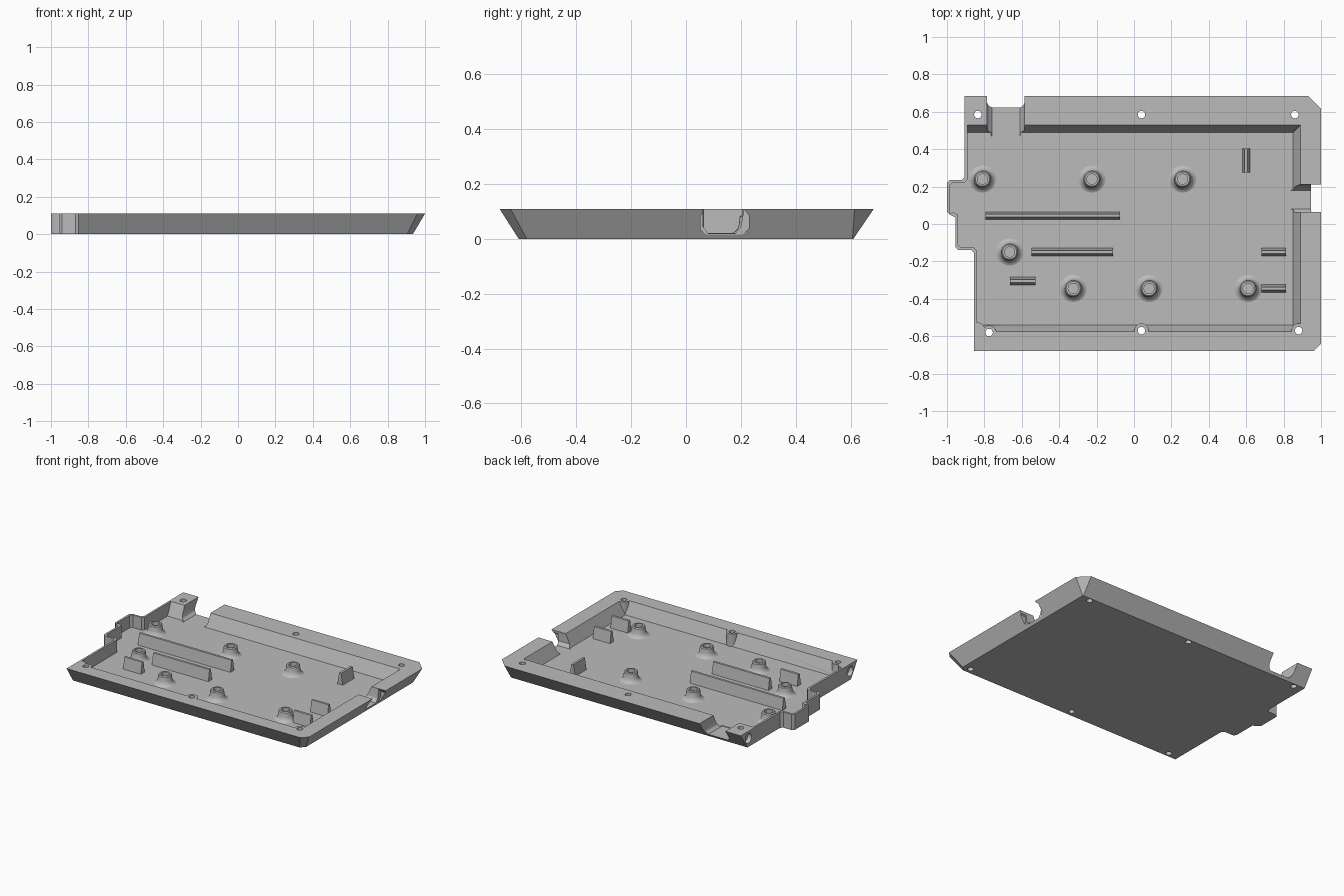
import bpy, bmesh, math
from mathutils import Matrix

if "Cube" in bpy.data.objects:
    bpy.data.objects.remove(bpy.data.objects["Cube"])

gray = bpy.data.materials.new("mid_gray")
gray.use_nodes = True
COLOR = (0.5, 0.5, 0.5, 1)
gray.diffuse_color = COLOR
gray.node_tree.nodes["Principled BSDF"].inputs["Base Color"].default_value = COLOR

H, FLOOR = 0.11, 0.022


def finish(name, bm):
    bmesh.ops.recalc_face_normals(bm, faces=bm.faces)
    mesh = bpy.data.meshes.new(name)
    bm.to_mesh(mesh)
    bm.free()
    mesh.materials.append(gray)
    ob = bpy.data.objects.new(name, mesh)
    bpy.context.collection.objects.link(ob)
    return ob


def loft(name, low, high):
    """Solid between two rings with the same number of points."""
    bm = bmesh.new()
    a = [bm.verts.new(p) for p in low]
    b = [bm.verts.new(p) for p in high]
    n = len(a)
    for i in range(n):
        j = (i + 1) % n
        bm.faces.new((a[i], a[j], b[j], b[i]))
    bm.faces.new(a)
    bm.faces.new(b)
    return finish(name, bm)


def cylinder(name, r, center, depth, axis="Z", sides=24):
    bm = bmesh.new()
    m = Matrix.Translation(center)
    if axis == "X":
        m = m @ Matrix.Rotation(math.pi / 2, 4, "Y")
    bmesh.ops.create_cone(bm, cap_ends=True, segments=sides, radius1=r,
                          radius2=r, depth=depth, matrix=m)
    return finish(name, bm)


def cut(target, cutter):
    """Subtract the cutter, bake the result and drop the cutter."""
    mod = target.modifiers.new("cut", "BOOLEAN")
    mod.operation, mod.solver, mod.object = "DIFFERENCE", "EXACT", cutter
    bpy.context.view_layer.update()
    dg = bpy.context.evaluated_depsgraph_get()
    mesh = bpy.data.meshes.new_from_object(target.evaluated_get(dg))
    target.modifiers.clear()
    target.data = mesh
    bpy.data.objects.remove(cutter)


def smooth(ob, angle=35):
    bpy.ops.object.select_all(action="DESELECT")
    ob.select_set(True)
    bpy.context.view_layer.objects.active = ob
    bpy.ops.object.shade_smooth_by_angle(angle=math.radians(angle))


# Stepped left edge, listed from back to front
steps = [(-0.905, 0.25), (-0.92, 0.235), (-0.985, 0.235), (-1, 0.22),
         (-1, 0.065), (-0.985, 0.05), (-0.955, 0.035), (-0.955, -0.125),
         (-0.94, -0.14), (-0.87, -0.14), (-0.855, -0.155)]


def outline(z, right, back, front, cb, cf, xb=-0.905, xf=-0.855, edge=steps):
    pts = [(xb, back)] + edge + [(xf, front), (right - cf, front),
           (right, front + cf), (right, back - cb), (right - cb, back)]
    return [(x, y, z) for x, y in pts]


# Tray body with three sloping outer sides
tray = loft("tray_shell",
            outline(0, 0.935, 0.61, -0.61, 0.003, 0.03),
            outline(H, 1.0, 0.685, -0.68, 0.07, 0.04))

# Hollow interior, leaving a thin wall along the stepped edge
T = 0.014
inner = [(x + T, y + (T if -0.16 < y < 0.06 else -T)) for x, y in steps]
cavity_shape = dict(cb=0.003, cf=0.003, xb=-0.891, xf=-0.841, edge=inner)
S = 0.1
low = outline(FLOOR, 0.85, 0.49, -0.54, **cavity_shape)
high = outline(H, 0.89, 0.53, -0.575, **cavity_shape)
over = [(hx + (hx - lx) * S, hy + (hy - ly) * S, H + (H - FLOOR) * S)
        for (lx, ly, _), (hx, hy, _) in zip(low, high)]
cavity = loft("cavity_cutter", low, over)

# Screw bosses are kept by removing them from the cavity
front_screws = [(-0.775, -0.58), (0.04, -0.57), (0.88, -0.57)]
back_screws = [(-0.835, 0.585), (0.04, 0.585), (0.86, 0.585)]
for x, y in front_screws + [(-0.835, -0.565)]:
    cut(cavity, cylinder("boss_keep", 0.038, (x, y, 0.1), 0.3))
cut(tray, cavity)

# Cable notch through the back rim, with rounded lower corners
notch = [(-0.785, 0.2), (-0.785, 0.055), (-0.778, 0.034), (-0.76, 0.018),
         (-0.61, 0.018), (-0.592, 0.034), (-0.585, 0.055), (-0.585, 0.2)]
cut(tray, loft("notch_cutter", [(x, 0.47, z) for x, z in notch],
               [(x, 0.8, z) for x, z in notch]))

# Port opening in the right rim: narrow inside, wider recess outside
port = [(0.075, 0.2), (0.062, 0.1), (0.062, 0.045), (0.08, 0.02),
        (0.18, 0.02), (0.2, 0.045), (0.21, 0.1), (0.21, 0.2)]
recess = [(0.085, 0.2), (0.085, 0.11), (0.052, 0.085), (0.052, 0.035),
          (0.075, 0.015), (0.205, 0.015), (0.23, 0.04), (0.23, 0.085),
          (0.21, 0.11), (0.21, 0.2)]
for shape, x0, x1 in ((port, 0.84, 1.1), (recess, 0.945, 1.1)):
    cut(tray, loft("port_cutter", [(x0, y, z) for y, z in shape],
                   [(x1, y, z) for y, z in shape]))

# Through holes for the screws
for x, y in front_screws + back_screws:
    cut(tray, cylinder("screw_cutter", 0.02, (x, y, 0.05), 0.4))

# Round pockets in the two left end faces
for x, y in ((-0.905, 0.6), (-0.855, -0.6)):
    cut(tray, cylinder("pocket_cutter", 0.034, (x, y, 0.06), 0.06, "X"))
smooth(tray, 25)

# Hollow standoffs with flared feet
profile = [(0.078, 0.02), (0.064, 0.025), (0.053, 0.036), (0.047, 0.052),
           (0.044, 0.082), (0.038, 0.088), (0.027, 0.088), (0.027, 0.04)]
standoffs = [(-0.81, 0.24), (-0.225, 0.24), (0.26, 0.24), (-0.665, -0.15),
             (-0.325, -0.345), (0.08, -0.345), (0.61, -0.345)]
N = 24
for k, (cx, cy) in enumerate(standoffs):
    bm = bmesh.new()
    rings = [[bm.verts.new((cx + r * math.cos(2 * math.pi * i / N),
                            cy + r * math.sin(2 * math.pi * i / N), z))
              for i in range(N)] for r, z in profile]
    for a, b in zip(rings, rings[1:]):
        for i in range(N):
            j = (i + 1) % N
            bm.faces.new((a[i], a[j], b[j], b[i]))
    bm.faces.new(rings[0])
    bm.faces.new(rings[-1])
    smooth(finish(f"standoff_{k + 1}", bm))


# Tapered support ribs: centre, length and direction
def rib(name, x0, x1, y0, y1):
    def ring(z, w):
        dx, dy = (0.004, w) if x1 - x0 > y1 - y0 else (w, 0.004)
        return [(x0 - dx, y0 - dy, z), (x1 + dx, y0 - dy, z),
                (x1 + dx, y1 + dy, z), (x0 - dx, y1 + dy, z)]
    return loft(name, ring(0.018, 0.021), ring(0.102, 0.008))


rib("long_rib", -0.79, -0.08, 0.045, 0.045)
rib("middle_rib", -0.545, -0.115, -0.15, -0.15)
rib("short_left_rib", -0.66, -0.53, -0.305, -0.305)
rib("short_right_rib_rear", 0.685, 0.81, -0.15, -0.15)
rib("short_right_rib_front", 0.685, 0.81, -0.345, -0.345)
rib("cross_rib", 0.6, 0.6, 0.28, 0.4)
